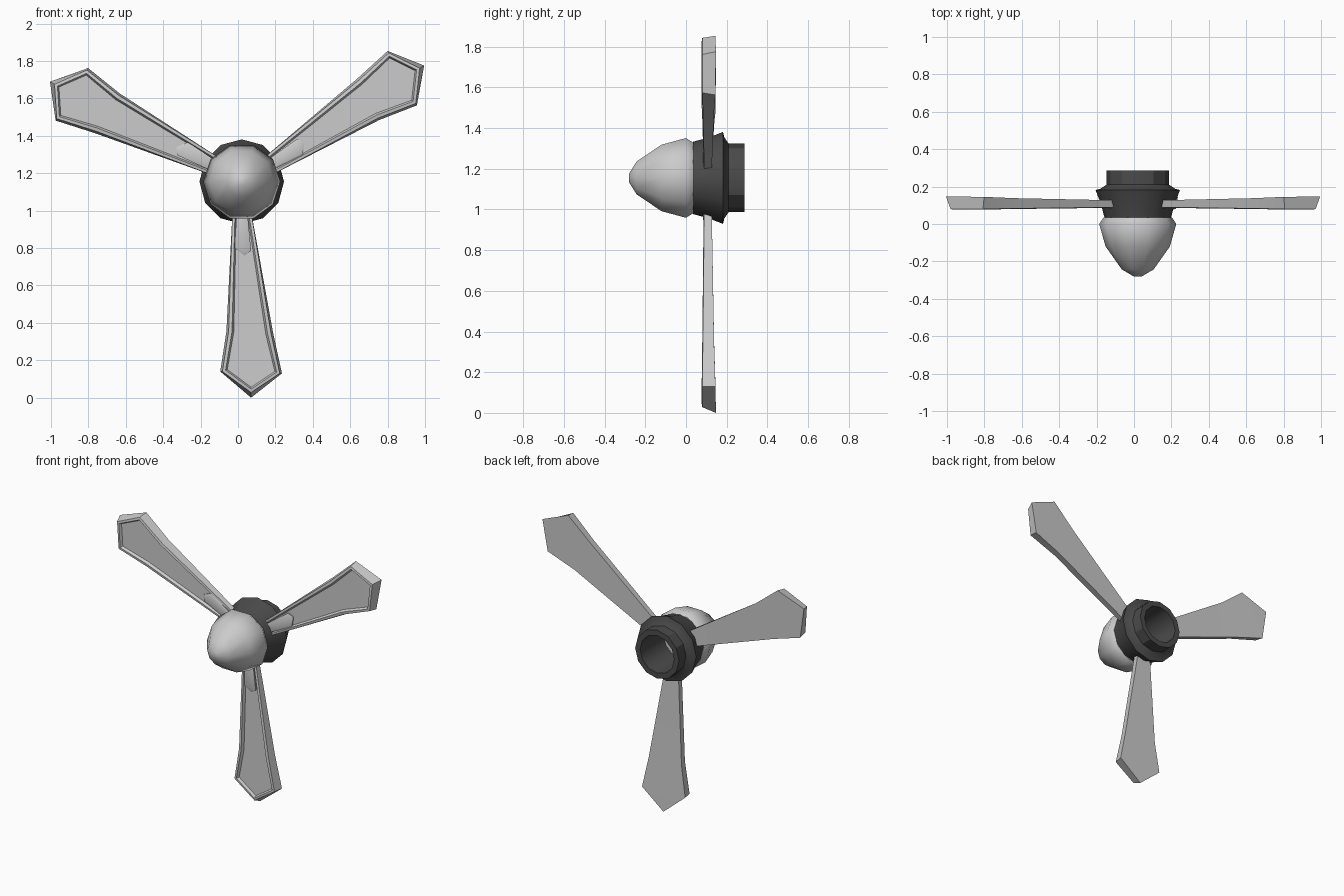
import bpy, bmesh, math
from mathutils import Matrix, Vector

if "Cube" in bpy.data.objects:
    bpy.data.objects.remove(bpy.data.objects["Cube"])

CENTRE = Vector((0.02, 0, 1.155))


def finish(bm, name, angle, mat=None):
    me = bpy.data.meshes.new(name)
    bm.to_mesh(me)
    bm.free()
    ob = bpy.data.objects.new(name, me)
    bpy.context.collection.objects.link(ob)
    ob.location = CENTRE
    if mat:
        me.materials.append(mat)
    bpy.ops.object.select_all(action='DESELECT')
    ob.select_set(True)
    bpy.context.view_layer.objects.active = ob
    bpy.ops.object.shade_smooth_by_angle(angle=math.radians(angle))
    return ob


def lathe(name, profile, sides, closed, angle, mat=None):
    """Revolve (radius, y) points around the y axis."""
    bm = bmesh.new()
    rings = [[bm.verts.new((r * math.cos(2 * math.pi * i / sides), y,
                            r * math.sin(2 * math.pi * i / sides)))
              for i in range(sides)] for r, y in profile]
    pairs = list(zip(rings, rings[1:]))
    if closed:
        pairs.append((rings[-1], rings[0]))
    for a, b in pairs:
        for i in range(sides):
            j = (i + 1) % sides
            bm.faces.new((a[i], a[j], b[j], b[i]))
    if not closed:
        bm.faces.new(rings[0])
        bm.faces.new(rings[-1])
    bmesh.ops.recalc_face_normals(bm, faces=bm.faces)
    return finish(bm, name, angle, mat)


def plate(outline):
    """Solid from (x, z, front y, back y) points; returns bmesh and front face."""
    bm = bmesh.new()
    front = [bm.verts.new((x, f, z)) for x, z, f, b in outline]
    back = [bm.verts.new((x, b, z)) for x, z, f, b in outline]
    face = bm.faces.new(front)
    bm.faces.new(back)
    n = len(outline)
    for i in range(n):
        j = (i + 1) % n
        bm.faces.new((front[i], front[j], back[j], back[i]))
    bmesh.ops.recalc_face_normals(bm, faces=bm.faces)
    return bm, face, front


def pull_in(verts, amount):
    """Move the front outline toward the blade's long axis."""
    for v in verts:
        axis = Vector((-0.045 * v.co.z, v.co.y, v.co.z))
        d = axis - v.co
        if d.length > 0.02:
            v.co += d.normalized() * amount


dark = bpy.data.materials.new("dark_metal")
dark.diffuse_color = (0.07, 0.07, 0.07, 1)
dark.use_nodes = True
dark.node_tree.nodes["Principled BSDF"].inputs["Base Color"].default_value = dark.diffuse_color

# rounded nose cone
lathe("spinner", [(0.022, -0.28), (0.085, -0.243), (0.172, -0.12),
                  (0.206, 0.0), (0.182, 0.036)], 10, False, 50)

# hollow dark hub with a flared collar
lathe("hub", [(0.165, 0.034), (0.178, 0.035), (0.198, 0.11), (0.226, 0.182), (0.2, 0.188),
              (0.168, 0.21), (0.168, 0.287), (0.13, 0.287), (0.125, 0.034)],
      12, True, 30, dark)

BLADE = [(-0.048, -0.13, 0.09, 0.126), (-0.082, -0.80, 0.083, 0.138),
         (-0.115, -1.015, 0.08, 0.145), (0.05, -1.155, 0.08, 0.147),
         (0.215, -1.025, 0.08, 0.145), (0.168, -0.81, 0.083, 0.138),
         (0.045, -0.13, 0.09, 0.126)]
STUB = [(-0.026, -0.14, 0.087, 0.115), (-0.038, -0.355, 0.093, 0.115),
        (0.015, -0.395, 0.097, 0.115), (0.05, -0.37, 0.093, 0.115),
        (0.028, -0.14, 0.087, 0.115)]

for k in range(3):
    turn = Matrix.Rotation(k * 2 * math.pi / 3, 4, 'Y')

    # blade with a raised rim around a recessed front panel
    bm, face, front = plate(BLADE)
    pull_in(front[1:-1], 0.012)
    front[3].co.z += 0.028
    bmesh.ops.inset_region(bm, faces=[face], thickness=0.018, depth=0.003)
    bmesh.ops.inset_region(bm, faces=[face], thickness=0.01, depth=-0.018)
    bmesh.ops.triangulate(bm, faces=[f for f in bm.faces if len(f.verts) > 4])
    bm.transform(turn)
    finish(bm, f"blade_{k + 1}", 35)

    # root stub lying in the blade recess
    bm, face, front = plate(STUB)
    bmesh.ops.inset_region(bm, faces=[face], thickness=0.01, depth=0.004)
    bm.transform(turn)
    finish(bm, f"blade_root_{k + 1}", 35)
